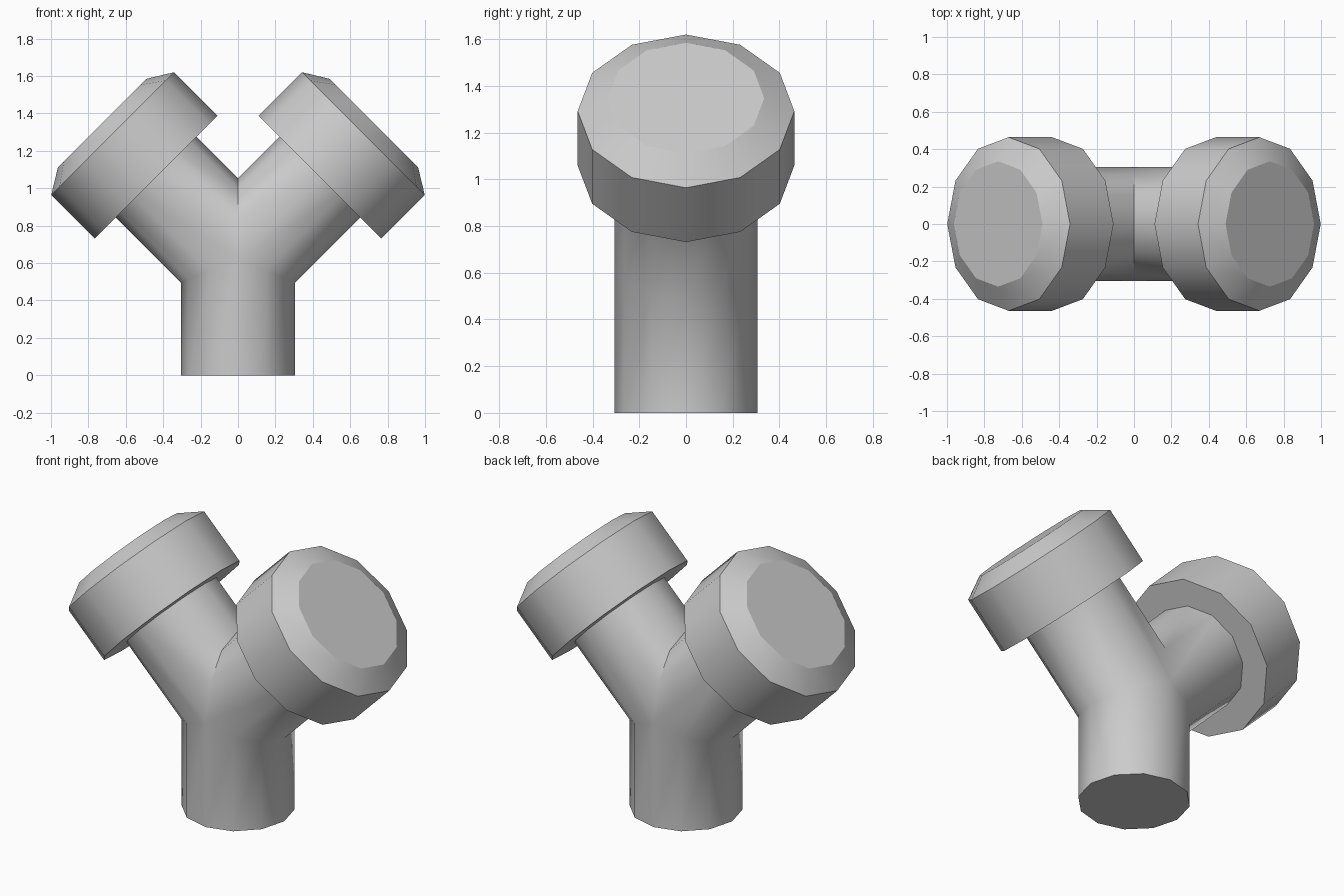
import bpy, bmesh
from math import sin, cos, pi, radians, sqrt
from mathutils import Vector

SIDES = 12
PIPE_R = 0.306
COLLAR_R = 0.464
CAP_R = 0.335
JOINT = Vector((0, 0, 0.622))   # where the three pipe axes meet

cube = bpy.data.objects.get("Cube")
if cube:
    bpy.data.objects.remove(cube, do_unlink=True)

grey = bpy.data.materials.new("plain grey")
grey.use_nodes = True
grey.diffuse_color = (0.6, 0.6, 0.6, 1)
grey.node_tree.nodes["Principled BSDF"].inputs["Base Color"].default_value = (0.6, 0.6, 0.6, 1)

ANGLES = [2 * pi * i / SIDES for i in range(SIDES)]


def branch_point(side, radius, angle, along):
    """Point on a ring around the 45 degree branch axis; angle 0 faces outward."""
    axis = Vector((side, 0, 1)).normalized()
    outward = Vector((side, 0, -1)).normalized()
    return (JOINT + axis * along + outward * radius * cos(angle)
            + Vector((0, radius * sin(angle), 0)))


def mitre(angle):
    """Distance along the branch at which it meets the stem or the other branch."""
    c = PIPE_R * cos(angle)
    return c * (sqrt(2) - 1) if c > 0 else -c


def ring(bm, points):
    return [bm.verts.new(p) for p in points]


def bridge(bm, low, high):
    for i in range(SIDES):
        j = (i + 1) % SIDES
        bm.faces.new((low[i], low[j], high[j], high[i]))


def finish(bm, name, smooth_angle):
    bmesh.ops.remove_doubles(bm, verts=bm.verts, dist=0.0005)
    bmesh.ops.recalc_face_normals(bm, faces=bm.faces)
    mesh = bpy.data.meshes.new(name)
    bm.to_mesh(mesh)
    bm.free()
    mesh.materials.append(grey)
    obj = bpy.data.objects.new(name, mesh)
    bpy.context.collection.objects.link(obj)
    bpy.ops.object.select_all(action="DESELECT")
    obj.select_set(True)
    bpy.context.view_layer.objects.active = obj
    bpy.ops.object.shade_smooth_by_angle(angle=radians(smooth_angle))


# Forked pipe: upright stem with two mitred branches
bm = bmesh.new()
circle = [Vector((PIPE_R * cos(a), PIPE_R * sin(a), 0)) for a in ANGLES]
bottom = ring(bm, circle)
top = ring(bm, [p + Vector((0, 0, JOINT.z - abs(p.x) * (sqrt(2) - 1))) for p in circle])
bridge(bm, bottom, top)
bm.faces.new(bottom)
for side in (-1, 1):
    start = ring(bm, [branch_point(side, PIPE_R, a, mitre(a)) for a in ANGLES])
    end = ring(bm, [branch_point(side, PIPE_R, a, 0.7) for a in ANGLES])
    bridge(bm, start, end)
    bm.faces.new(end)
finish(bm, "forked_pipe", 50)

# Chamfered end collars
for side, name in ((1, "left_collar"), (-1, "right_collar")):
    bm = bmesh.new()
    profile = ((COLLAR_R, 0.619), (COLLAR_R, 0.948), (CAP_R, 1.027))
    rings = [ring(bm, [branch_point(side, r, a, t) for a in ANGLES]) for r, t in profile]
    for low, high in zip(rings, rings[1:]):
        bridge(bm, low, high)
    bm.faces.new(rings[0])
    bm.faces.new(rings[-1])
    finish(bm, name, 30.6)
